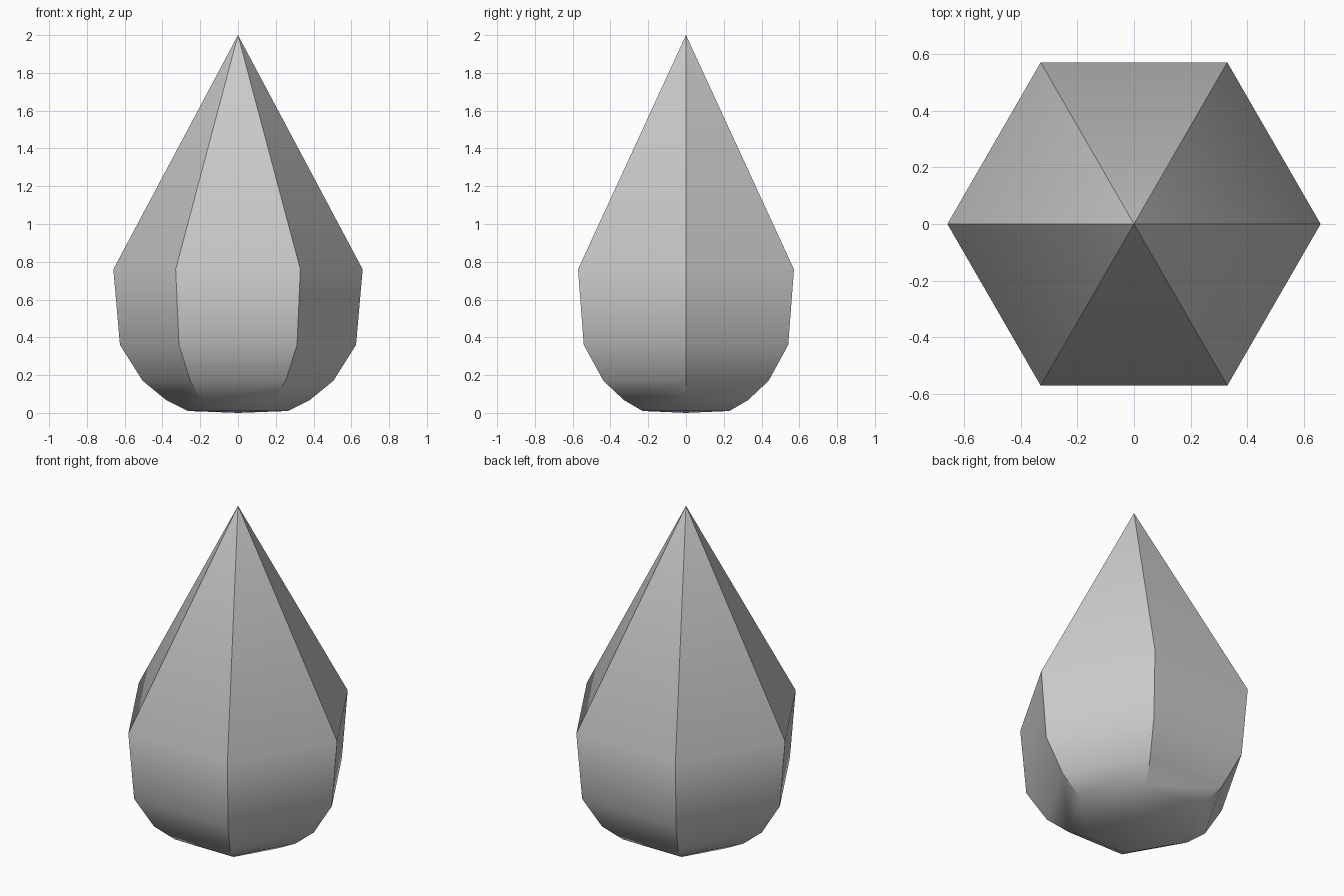
import bpy
import bmesh
from math import radians, tau

cube = bpy.data.objects.get("Cube")
if cube:
    bpy.data.objects.remove(cube, do_unlink=True)

SIDES = 6

# Outline of the drop as (radius, height), from the base centre to the tip
PROFILE = [(0, 0), (0.265, 0.01), (0.38, 0.068), (0.505, 0.17),
           (0.625, 0.36), (0.66, 0.76), (0, 2)]


def flat_material(name, colour):
    mat = bpy.data.materials.new(name)
    mat.use_nodes = True
    mat.diffuse_color = colour
    mat.node_tree.nodes["Principled BSDF"].inputs["Base Color"].default_value = colour
    return mat


def lathe(name, profile, sides, mat):
    """Turn an outline around the z axis into a closed solid."""
    bm = bmesh.new()
    verts = [bm.verts.new((r, 0, z)) for r, z in profile]
    edges = [bm.edges.new(pair) for pair in zip(verts, verts[1:])]
    bmesh.ops.spin(bm, geom=verts + edges, cent=(0, 0, 0), axis=(0, 0, 1),
                   angle=tau, steps=sides)
    bmesh.ops.remove_doubles(bm, verts=bm.verts[:], dist=0.001)
    bmesh.ops.recalc_face_normals(bm, faces=bm.faces[:])
    mesh = bpy.data.meshes.new(name)
    bm.to_mesh(mesh)
    bm.free()
    mesh.materials.append(mat)
    obj = bpy.data.objects.new(name, mesh)
    bpy.context.collection.objects.link(obj)
    return obj


# Six-sided drop, rounded vertically with crisp ridges between its sides
drop = lathe("faceted_drop", PROFILE, SIDES,
             flat_material("light grey", (0.6, 0.6, 0.6, 1)))
drop.data.shade_smooth()
drop.data.set_sharp_from_angle(angle=radians(34))
